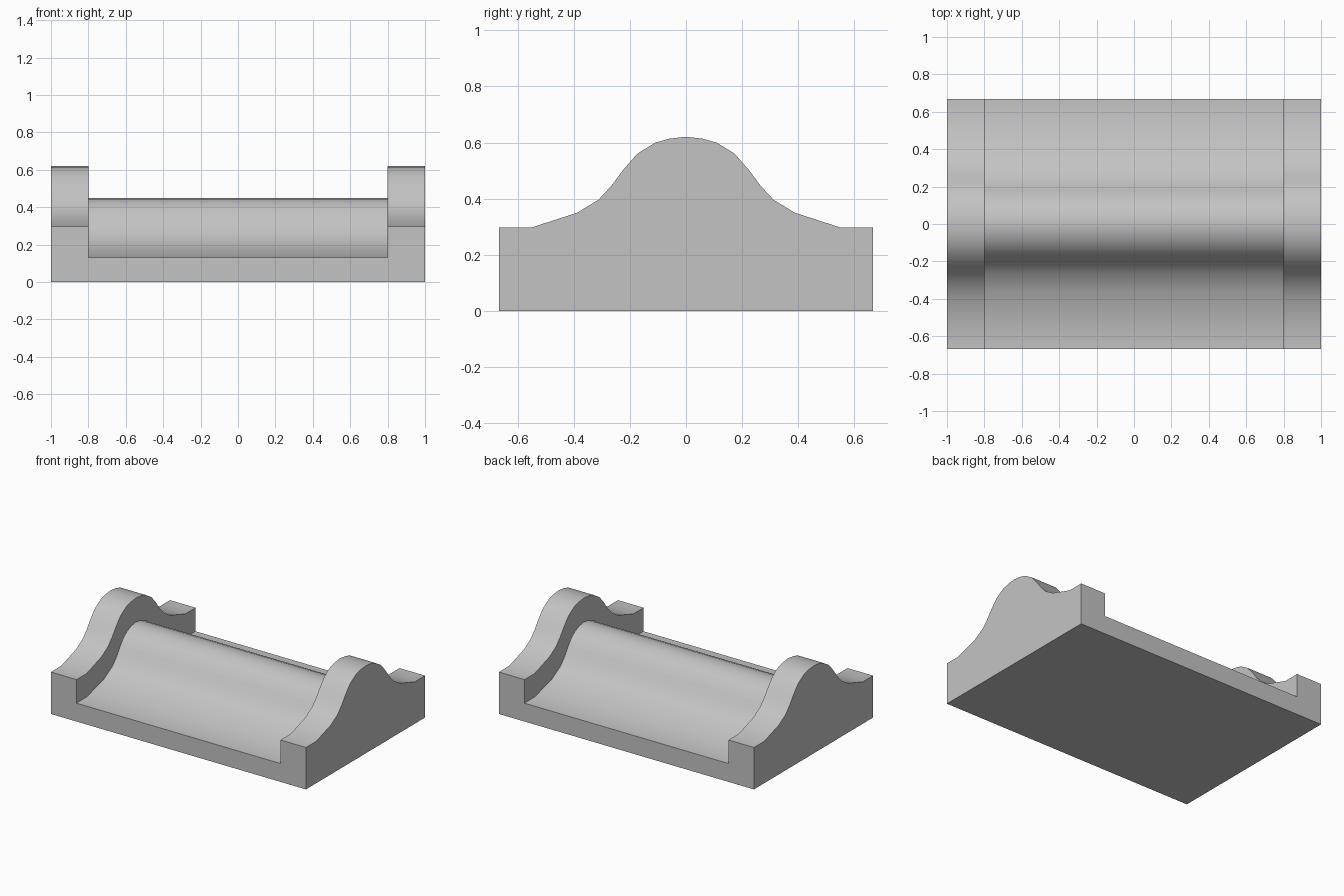
import bpy
import bmesh

cube = bpy.data.objects.get("Cube")
if cube:
    bpy.data.objects.remove(cube, do_unlink=True)

HALF_LENGTH, WALL_INNER, HALF_DEPTH = 1.0, 0.8, 0.667
WALL_EDGE, SADDLE_EDGE = 0.297, 0.13

# One material for the whole block
grey = bpy.data.materials.new("plain grey")
grey.use_nodes = True
colour = (0.55, 0.55, 0.55, 1)
grey.diffuse_color = colour
grey.node_tree.nodes["Principled BSDF"].inputs["Base Color"].default_value = colour

# Half profiles (y, z) from the crest out to the shoulder
wall_half = [(0, 0.621), (0.059, 0.614), (0.109, 0.6), (0.173, 0.561),
             (0.223, 0.504), (0.266, 0.446), (0.3125, 0.396),
             (0.388, 0.35), (0.552, WALL_EDGE)]
saddle_half = [(0, 0.45), (0.05, 0.443), (0.1, 0.422), (0.143, 0.388),
               (0.177, 0.345), (0.215, 0.288), (0.262, 0.238),
               (0.36, 0.182), (0.552, SADDLE_EDGE)]


def section(half, edge):
    """Closed cross-section: half profile with its side wall, mirrored."""
    side = half + [(HALF_DEPTH, edge), (HALF_DEPTH, SADDLE_EDGE), (HALF_DEPTH, 0)]
    return side + [(-y, z) for y, z in reversed(side[1:])]


wall = section(wall_half, WALL_EDGE)
saddle = section(saddle_half, SADDLE_EDGE)

# Loft: raised end wall, lower saddle, raised end wall
stations = [(-HALF_LENGTH, wall), (-WALL_INNER, wall), (-WALL_INNER, saddle),
            (WALL_INNER, saddle), (WALL_INNER, wall), (HALF_LENGTH, wall)]
bm = bmesh.new()
rings = [[bm.verts.new((x, y, z)) for y, z in loop] for x, loop in stations]
for a, b in zip(rings, rings[1:]):
    for i in range(len(a)):
        j = (i + 1) % len(a)
        bm.faces.new((a[i], a[j], b[j], b[i]))
bm.faces.new(rings[0])
bm.faces.new(rings[-1])

# Weld where wall and saddle share the same outline
bmesh.ops.remove_doubles(bm, verts=bm.verts[:], dist=0.0001)
bmesh.ops.recalc_face_normals(bm, faces=bm.faces[:])

mesh = bpy.data.meshes.new("saddle_block")
bm.to_mesh(mesh)
bm.free()
mesh.materials.append(grey)
block = bpy.data.objects.new("saddle_block", mesh)
bpy.context.collection.objects.link(block)

# Smooth curves, crisp corners
bpy.ops.object.select_all(action="DESELECT")
block.select_set(True)
bpy.context.view_layer.objects.active = block
bpy.ops.object.shade_smooth_by_angle(angle=0.6)
